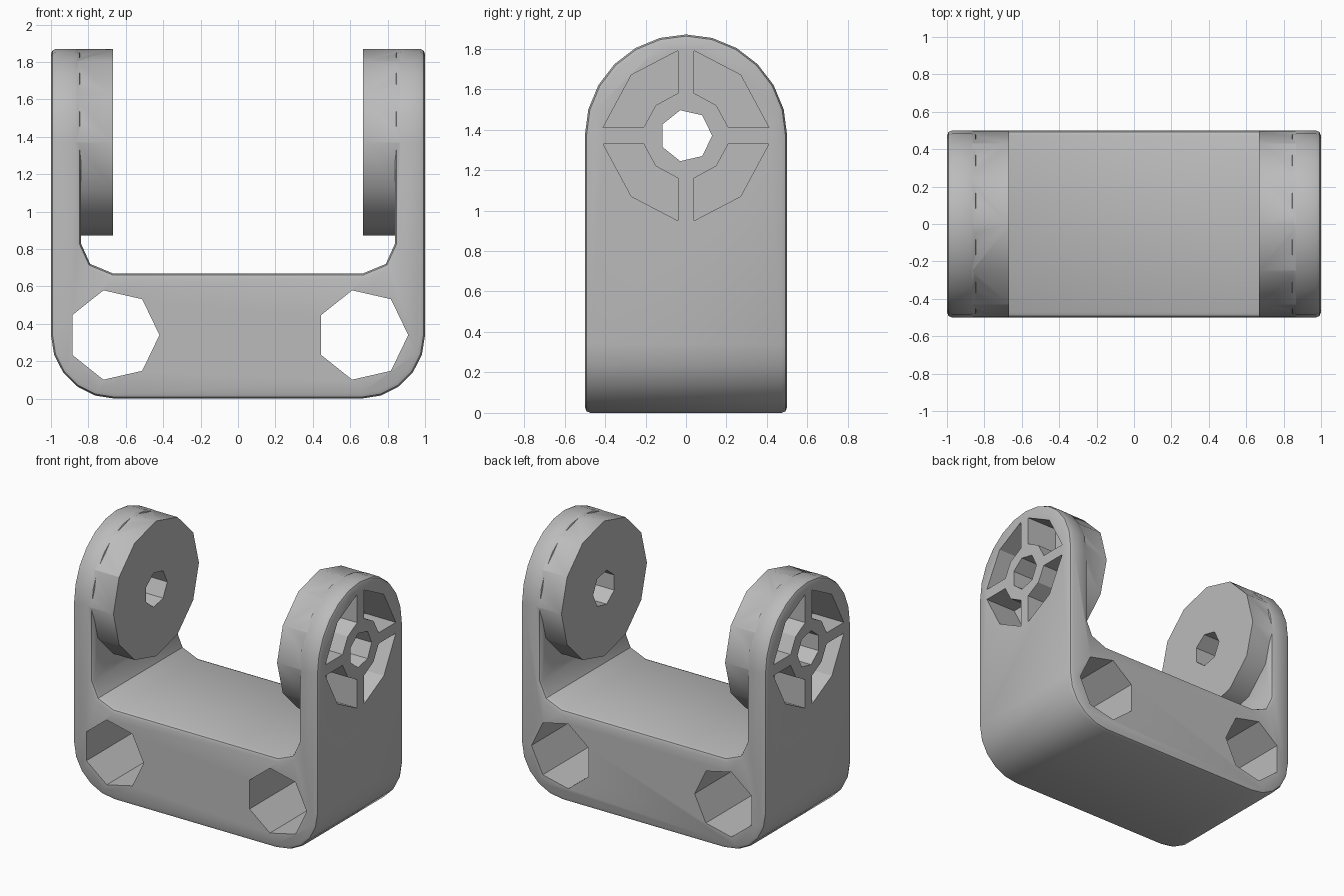
import bpy, bmesh
from math import cos, sin, pi, radians

cube = bpy.data.objects.get("Cube")
if cube:
    bpy.data.objects.remove(cube, do_unlink=True)

grey = bpy.data.materials.new("light grey")
grey.use_nodes = True
colour = (0.5, 0.5, 0.5, 1)
grey.diffuse_color = colour
grey.node_tree.nodes["Principled BSDF"].inputs["Base Color"].default_value = colour

EAR_Z, EAR_R = 1.37, 0.5      # pivot height and radius of the rounded arm tops
HOLE_X, HOLE_Z = 0.665, 0.34  # cross holes in the lower corners


def arc(cx, cz, r, start, end, steps):
    angles = [radians(start + (end - start) * i / steps) for i in range(steps + 1)]
    return [(cx + r * cos(a), cz + r * sin(a)) for a in angles]


def prism(name, outline, axis, lo, hi):
    """Extrude a 2D outline (x or y, z) along the axis from lo to hi."""
    bm = bmesh.new()
    put = (lambda u, z: (lo, u, z)) if axis == "x" else (lambda u, z: (u, lo, z))
    face = bm.faces.new([bm.verts.new(put(u, z)) for u, z in outline])
    moved = bmesh.ops.extrude_face_region(bm, geom=[face])["geom"]
    verts = [g for g in moved if isinstance(g, bmesh.types.BMVert)]
    shift = (hi - lo, 0, 0) if axis == "x" else (0, hi - lo, 0)
    bmesh.ops.translate(bm, verts=verts, vec=shift)
    bmesh.ops.recalc_face_normals(bm, faces=bm.faces)
    mesh = bpy.data.meshes.new(name)
    bm.to_mesh(mesh)
    bm.free()
    mesh.materials.append(grey)
    obj = bpy.data.objects.new(name, mesh)
    bpy.context.collection.objects.link(obj)
    return obj


def apply(obj, mod):
    bpy.context.view_layer.objects.active = obj
    bpy.ops.object.modifier_apply(modifier=mod.name)


def combine(obj, other, operation):
    mod = obj.modifiers.new(operation, "BOOLEAN")
    mod.operation, mod.solver, mod.object = operation, "EXACT", other
    apply(obj, mod)
    bpy.data.objects.remove(other, do_unlink=True)


# U-shaped bracket with round outer corners and chamfered inner corners
half = arc(0.66, 0.34, 0.34, -90, 0, 5) + [(1, 2.2), (0.84, 2.2), (0.84, 0.83),
                                          (0.79, 0.72), (0.67, 0.67)]
outline = half + [(-x, z) for x, z in reversed(half)]
bracket = prism("bracket", outline, "y", -0.7, 0.7)

# Rounded tops of both arms
arch = arc(0, EAR_Z, EAR_R, 0, 180, 12) + [(-EAR_R, -0.2), (EAR_R, -0.2)]
combine(bracket, prism("arch", arch, "x", -1.3, 1.3), "INTERSECT")

# Softened outer edges
bevel = bracket.modifiers.new("edges", "BEVEL")
bevel.width, bevel.segments = 0.028, 2
bevel.limit_method, bevel.angle_limit = "ANGLE", radians(50)
apply(bracket, bevel)

# Pivot discs on the inner side of the arms
for side in (-1, 1):
    disc = arc(0, EAR_Z, EAR_R - 0.002, 0, 330, 11)
    lo, hi = sorted((side * 0.667, side * 0.96))
    combine(bracket, prism("disc", disc, "x", lo, hi), "UNION")

# Pivot hole through both arms and cross holes through the base
seven = 360 * 6 / 7
combine(bracket, prism("pivot", arc(0, EAR_Z, 0.129, 0, seven, 6), "x", -1.3, 1.3), "DIFFERENCE")
for side in (-1, 1):
    hole = arc(side * HOLE_X, HOLE_Z, 0.245, 0, seven, 6)
    combine(bracket, prism("cross_hole", hole, "y", -0.8, 0.8), "DIFFERENCE")

# Four blind pockets around each pivot, leaving a hub and cross ribs
pocket = [(0.04, 0.42), (0.27, 0.3), (0.41, 0.04), (0.21, 0.04), (0.15, 0.15), (0.04, 0.21)]
for side in (-1, 1):
    lo, hi = sorted((side * 0.75, side * 1.1))
    for sy in (-1, 1):
        for sz in (-1, 1):
            shape = [(sy * y, EAR_Z + sz * z) for y, z in pocket]
            combine(bracket, prism("pocket", shape, "x", lo, hi), "DIFFERENCE")

bpy.ops.object.select_all(action="DESELECT")
bracket.select_set(True)
bpy.context.view_layer.objects.active = bracket
bpy.ops.object.shade_smooth_by_angle(angle=radians(32))
